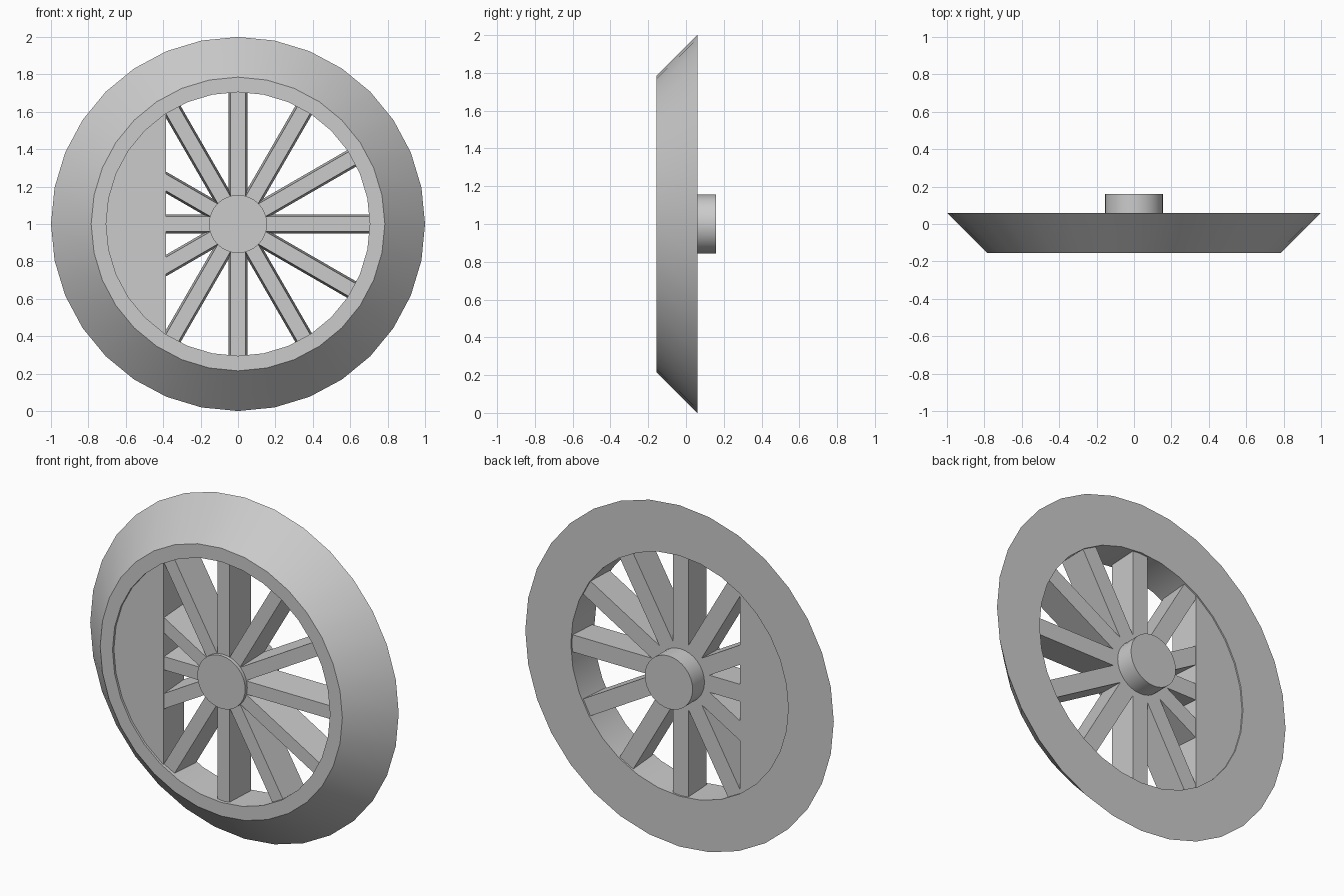
import bpy, bmesh
from math import sin, cos, pi, radians
from mathutils import Matrix, Vector

cube = bpy.data.objects.get("Cube")
if cube:
    bpy.data.objects.remove(cube)

SIDES = 32
CENTRE = Vector((0, 0, 1))

grey = bpy.data.materials.new("plain_grey")
grey.use_nodes = True
grey.diffuse_color = (0.6, 0.6, 0.6, 1)
grey.node_tree.nodes["Principled BSDF"].inputs["Base Color"].default_value = (0.6, 0.6, 0.6, 1)


def finish(name, bm):
    """Turn a bmesh built around the axle into a shaded object."""
    bmesh.ops.recalc_face_normals(bm, faces=bm.faces)
    bmesh.ops.translate(bm, verts=bm.verts, vec=CENTRE)
    mesh = bpy.data.meshes.new(name)
    bm.to_mesh(mesh)
    bm.free()
    mesh.materials.append(grey)
    obj = bpy.data.objects.new(name, mesh)
    bpy.context.collection.objects.link(obj)
    bpy.ops.object.select_all(action='DESELECT')
    bpy.context.view_layer.objects.active = obj
    obj.select_set(True)
    bpy.ops.object.shade_smooth_by_angle(angle=radians(30))
    return obj


def lathe(profile, closed):
    """Revolve (radius, y) points about the axle; open profiles get end caps."""
    bm = bmesh.new()
    rings = []
    for r, y in profile:
        angles = [2 * pi * i / SIDES for i in range(SIDES)]
        rings.append([bm.verts.new((r * sin(a), y, r * cos(a))) for a in angles])
    pairs = list(zip(rings, rings[1:]))
    if closed:
        pairs.append((rings[-1], rings[0]))
    else:
        bm.faces.new(rings[0])
        bm.faces.new(rings[-1])
    for a, b in pairs:
        for i in range(SIDES):
            j = (i + 1) % SIDES
            bm.faces.new((a[i], a[j], b[j], b[i]))
    return bm


# Rim with a conical tread
finish("rim", lathe([(0.785, -0.155), (1, 0.06), (0.705, 0.06), (0.705, -0.155)], True))

# Hub running through to the back
finish("hub", lathe([(0.155, -0.155), (0.155, 0.16)], False))

# Counterweight: a disc cut down to one segment
bm = lathe([(0.715, -0.142), (0.715, 0.052)], False)
bmesh.ops.bisect_plane(bm, geom=bm.verts[:] + bm.edges[:] + bm.faces[:],
                       plane_co=(-0.385, 0, 0), plane_no=(1, 0, 0), clear_outer=True)
bmesh.ops.holes_fill(bm, edges=[e for e in bm.edges if e.is_boundary])
finish("counterweight", bm)

# Twelve spokes, slightly narrower at the front
FRONT, BACK = -0.135, 0.05
bm = bmesh.new()
for n in range(12):
    verts = bmesh.ops.create_cube(bm, size=1)["verts"]
    for v in verts:
        at_front = v.co.y < 0
        v.co.x *= 0.078 if at_front else 0.1
        v.co.y = FRONT if at_front else BACK
        v.co.z = 0.1 if v.co.z < 0 else 0.712
    bmesh.ops.rotate(bm, verts=verts, matrix=Matrix.Rotation(n * pi / 6, 3, 'Y'))
finish("spokes", bm)
